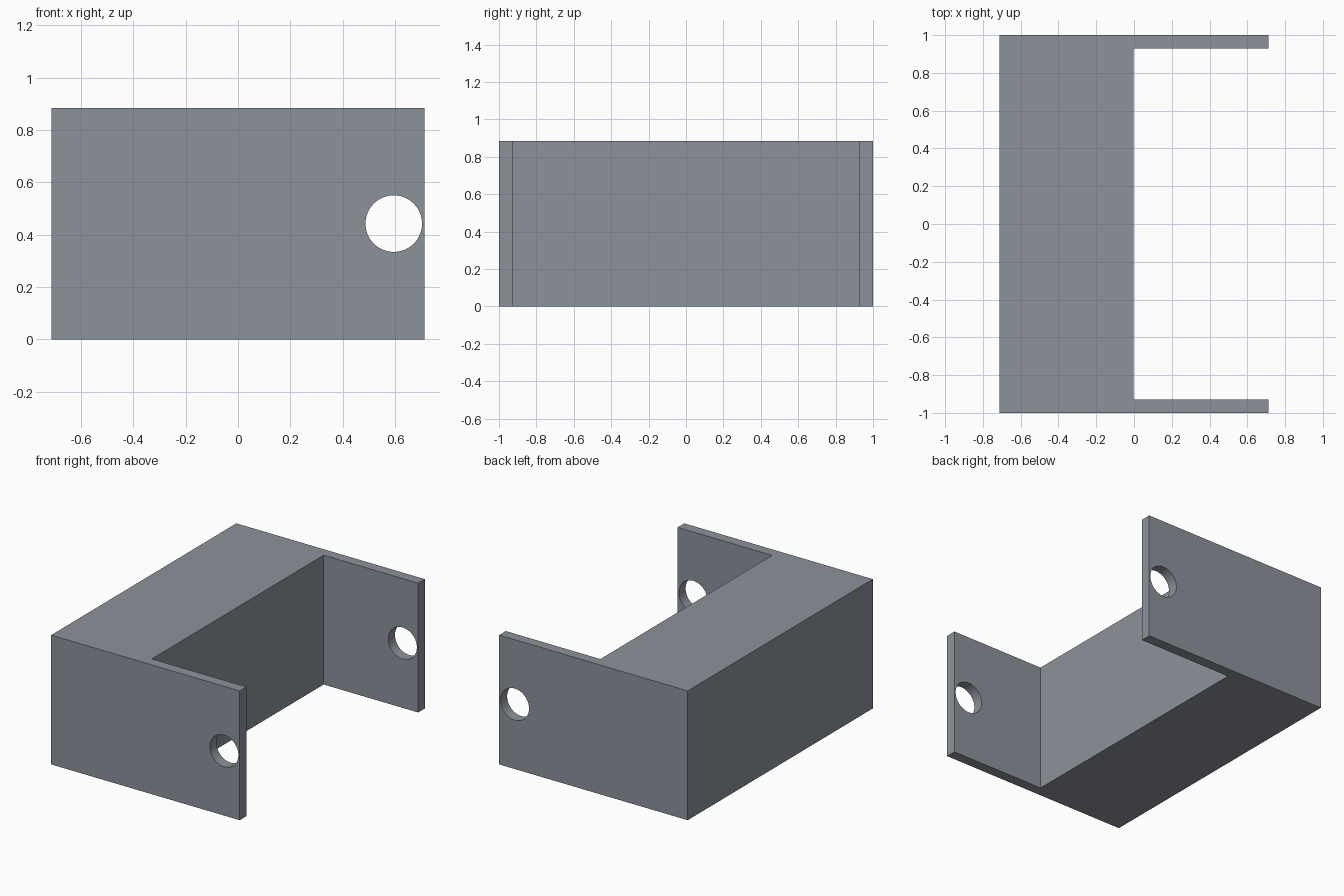
import bpy, bmesh
from math import pi

if "Cube" in bpy.data.objects:
    bpy.data.objects.remove(bpy.data.objects["Cube"])

X, Y, H = 0.713, 1.0, 0.884        # half depth, half width, height
STEP, INNER = -0.002, 0.928        # block face, inside of the ears
HOLE_X, HOLE_R = 0.595, 0.108

# Bracket body: U-shaped profile extruded upwards
profile = [(-X, -Y), (X, -Y), (X, -INNER), (STEP, -INNER),
           (STEP, INNER), (X, INNER), (X, Y), (-X, Y)]
bm = bmesh.new()
base = bm.faces.new([bm.verts.new((x, y, 0)) for x, y in profile])
top = bmesh.ops.extrude_face_region(bm, geom=[base])["geom"]
bmesh.ops.translate(bm, vec=(0, 0, H),
                    verts=[v for v in top if isinstance(v, bmesh.types.BMVert)])
bmesh.ops.recalc_face_normals(bm, faces=bm.faces[:])
mesh = bpy.data.meshes.new("bracket_body")
bm.to_mesh(mesh)
bm.free()
body = bpy.data.objects.new("bracket_body", mesh)
bpy.context.collection.objects.link(body)

# Slate grey finish
slate = bpy.data.materials.new("slate_grey")
slate.diffuse_color = (0.265, 0.29, 0.33, 1)
slate.use_nodes = True
slate.node_tree.nodes["Principled BSDF"].inputs["Base Color"].default_value = slate.diffuse_color
mesh.materials.append(slate)

# One drill through both ears
bpy.ops.mesh.primitive_cylinder_add(vertices=64, radius=HOLE_R, depth=2.4,
                                    location=(HOLE_X, 0, H / 2), rotation=(pi / 2, 0, 0))
drill = bpy.context.object
drill.name = "hole_cutter"
drill.hide_render = True
drill.data.materials.append(slate)

cut = body.modifiers.new("ear_holes", 'BOOLEAN')
cut.operation = 'DIFFERENCE'
cut.solver = 'EXACT'
cut.object = drill

# Apply the cut, then smooth only the hole walls
bpy.ops.object.select_all(action='DESELECT')
body.select_set(True)
bpy.context.view_layer.objects.active = body
bpy.ops.object.modifier_apply(modifier=cut.name)
bpy.data.objects.remove(drill)
bpy.ops.object.shade_smooth_by_angle(angle=pi / 6)
